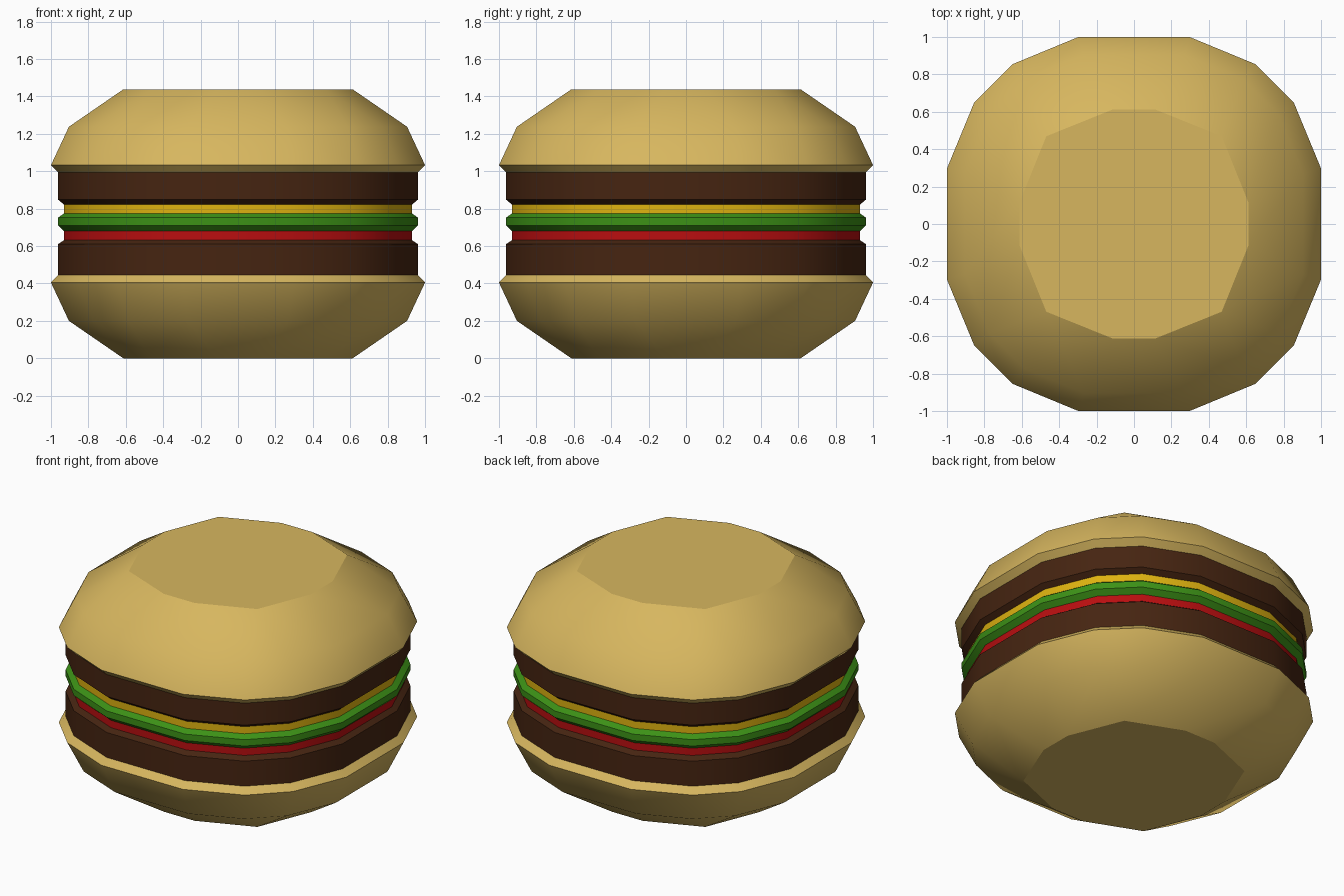
import bpy, bmesh, math

if "Cube" in bpy.data.objects:
    bpy.data.objects.remove(bpy.data.objects["Cube"])


def material(name, rgb):
    m = bpy.data.materials.new(name)
    m.diffuse_color = (*rgb, 1)
    m.use_nodes = True
    m.node_tree.nodes["Principled BSDF"].inputs["Base Color"].default_value = m.diffuse_color
    return m


BUN = material("bun tan", (0.68, 0.47, 0.114))
MEAT = material("patty brown", (0.061, 0.018, 0.0056))
CHEESE = material("cheese yellow", (0.73, 0.445, 0.005))
LETTUCE = material("lettuce green", (0.045, 0.283, 0.008))
TOMATO = material("tomato red", (0.485, 0.0044, 0.005))

# One quarter of each outline; the rest is made by 90 degree turns
WIDE = [(1.0, 0.297), (0.855, 0.648), (0.648, 0.855), (0.297, 1.0)]
FLAT = [(0.613, 0.112), (0.469, 0.469), (0.112, 0.613)]


def ring(bm, quarter, s, z):
    out = []
    for k in range(4):
        c, n = round(math.cos(k * math.pi / 2)), round(math.sin(k * math.pi / 2))
        out += [bm.verts.new((s * (x * c - y * n), s * (x * n + y * c), z))
                for x, y in quarter]
    return out


def finish(name, bm, mat):
    bmesh.ops.recalc_face_normals(bm, faces=bm.faces)
    me = bpy.data.meshes.new(name)
    bm.to_mesh(me)
    bm.free()
    me.materials.append(mat)
    ob = bpy.data.objects.new(name, me)
    bpy.context.collection.objects.link(ob)
    bpy.ops.object.select_all(action='DESELECT')
    ob.select_set(True)
    bpy.context.view_layer.objects.active = ob
    bpy.ops.object.shade_smooth_by_angle(angle=math.radians(31))


def stack(bm, profile):
    rings = [ring(bm, WIDE, s, z) for s, z in profile]
    for a, b in zip(rings, rings[1:]):
        for i in range(16):
            j = (i + 1) % 16
            bm.faces.new((a[i], a[j], b[j], b[i]))
    return rings


def layer(name, mat, profile):
    bm = bmesh.new()
    rings = stack(bm, profile)
    bm.faces.new(rings[0])
    bm.faces.new(rings[-1])
    finish(name, bm, mat)


def bun(name, z_flat, d):
    # d = +1 grows upward from the flat end, -1 grows downward
    bm = bmesh.new()
    rings = stack(bm, [(0.904, z_flat + d * 0.2), (1.0, z_flat + d * 0.405),
                       (0.962, z_flat + d * 0.445)])
    bm.faces.new(rings[-1])
    cap = ring(bm, FLAT, 1, z_flat)
    bm.faces.new(cap)
    w = rings[0]
    for k in range(4):
        f = [cap[(3 * k + i) % 12] for i in range(4)]
        o = [w[(4 * k + i) % 16] for i in range(5)]
        bm.faces.new((f[0], f[1], o[1], o[0]))
        bm.faces.new((f[1], o[2], o[1]))      # triangle at the rounded corner
        bm.faces.new((f[1], f[2], o[3], o[2]))
        bm.faces.new((f[2], f[3], o[4], o[3]))
    finish(name, bm, mat=BUN)


# Buns
bun("bottom_bun", 0.0, 1)
bun("top_bun", 1.438, -1)

# Fillings, from the bottom up
layer("lower_patty", MEAT, [(0.962, 0.44), (0.962, 0.61), (0.93, 0.632)])
layer("tomato", TOMATO, [(0.93, 0.63), (0.93, 0.68)])
layer("lettuce", LETTUCE, [(0.93, 0.68), (0.962, 0.71), (0.962, 0.752), (0.93, 0.775)])
layer("cheese", CHEESE, [(0.93, 0.775), (0.93, 0.822)])
layer("upper_patty", MEAT, [(0.93, 0.822), (0.962, 0.848), (0.962, 0.993)])
